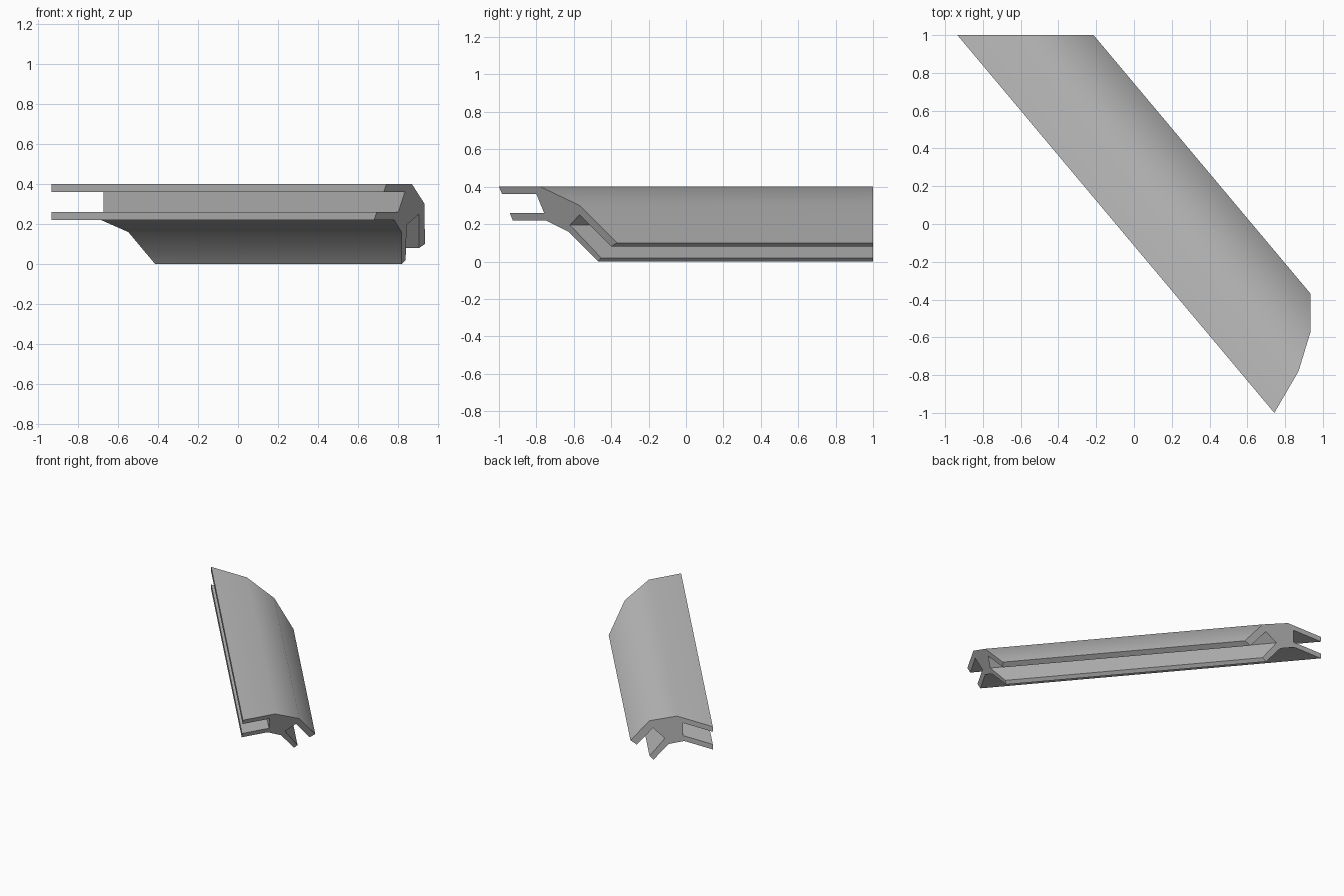
import bpy, bmesh

if "Cube" in bpy.data.objects:
    bpy.data.objects.remove(bpy.data.objects["Cube"])

# Grey material
grey = bpy.data.materials.new("plain grey")
grey.use_nodes = True
colour = (0.5, 0.5, 0.5, 1)
grey.diffuse_color = colour
grey.node_tree.nodes["Principled BSDF"].inputs["Base Color"].default_value = colour

SLANT = 0.839                   # sideways run of the rail per unit of depth
MITRE, OFFSET = 0.582, 1.092    # front cut plane: x = MITRE * (y + z) + OFFSET

# Back-end section (x, z): bent bar with a slot in each end
section = [
    (-0.935, 0.40), (-0.622, 0.40), (-0.382, 0.30), (-0.214, 0.10),   # outer bend
    (-0.269, 0.08), (-0.411, 0.25), (-0.515, 0.195), (-0.381, 0.02),  # lower slot
    (-0.415, 0.00), (-0.549, 0.16), (-0.685, 0.22), (-0.935, 0.22),   # inner bend
    (-0.935, 0.26), (-0.674, 0.26), (-0.674, 0.36), (-0.935, 0.36),   # side slot
]


def on_mitre(x, z):
    """Slide a section point along the rail until it meets the front cut."""
    y = (x + SLANT - OFFSET - MITRE * z) / (MITRE + SLANT)
    return x + (1 - y) * SLANT, y, z


# Slanted rail with a straight back end and a mitred front end
bm = bmesh.new()
back = [bm.verts.new((x, 1, z)) for x, z in section]
front = [bm.verts.new(on_mitre(x, z)) for x, z in section]
bm.faces.new(back)
bm.faces.new(front[::-1])
for i in range(len(section)):
    j = (i + 1) % len(section)
    bm.faces.new((back[i], front[i], front[j], back[j]))
bmesh.ops.recalc_face_normals(bm, faces=bm.faces)

mesh = bpy.data.meshes.new("slotted_rail")
bm.to_mesh(mesh)
bm.free()
mesh.materials.append(grey)
rail = bpy.data.objects.new("slotted_rail", mesh)
bpy.context.collection.objects.link(rail)

# Smooth the shallow bends, keep the corners sharp
bpy.ops.object.select_all(action="DESELECT")
rail.select_set(True)
bpy.context.view_layer.objects.active = rail
bpy.ops.object.shade_smooth_by_angle(angle=0.6)
